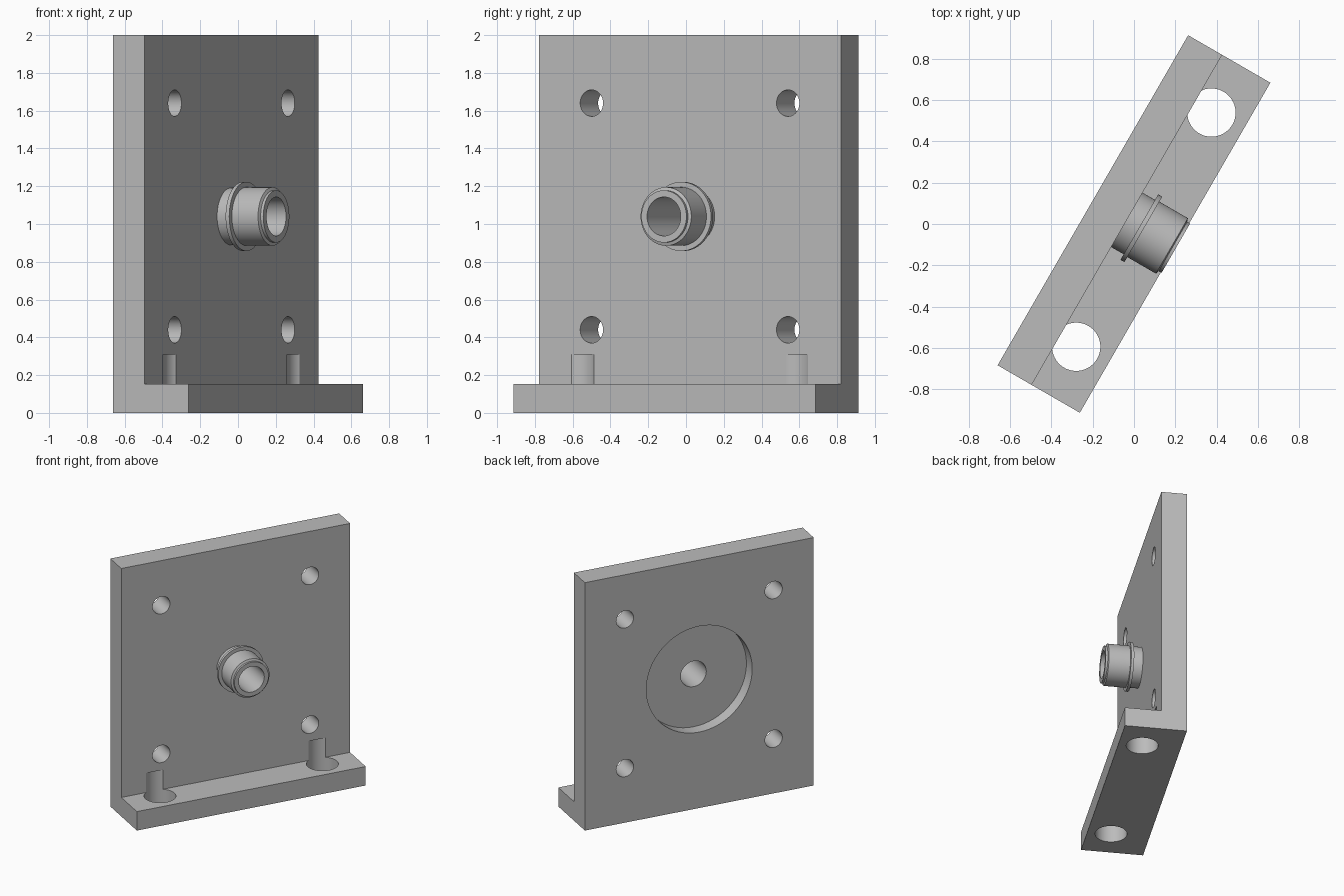
import bpy, bmesh, math
from mathutils import Matrix

cube = bpy.data.objects.get("Cube")
if cube:
    bpy.data.objects.remove(cube, do_unlink=True)

TURN = Matrix.Rotation(math.radians(60), 4, 'Z')
AXIS_Z = 1.04          # height of the tube axis
FACE = 0.04            # y of the plate's front face, front is -y before turning

grey = bpy.data.materials.new("plain grey")
grey.use_nodes = True
colour = (0.5, 0.5, 0.5, 1)
grey.diffuse_color = colour
grey.node_tree.nodes["Principled BSDF"].inputs["Base Color"].default_value = colour


def add_object(name, bm):
    bmesh.ops.recalc_face_normals(bm, faces=bm.faces)
    mesh = bpy.data.meshes.new(name)
    bm.to_mesh(mesh)
    bm.free()
    mesh.materials.append(grey)
    obj = bpy.data.objects.new(name, mesh)
    bpy.context.collection.objects.link(obj)
    return obj


def activate(obj):
    bpy.ops.object.select_all(action='DESELECT')
    obj.select_set(True)
    bpy.context.view_layer.objects.active = obj


def drill(target, radius, depth, centre, along_y=True):
    """Cut a round hole into the target."""
    bm = bmesh.new()
    bmesh.ops.create_cone(bm, cap_ends=True, segments=64, radius1=radius,
                          radius2=radius, depth=depth)
    if along_y:
        bm.transform(Matrix.Rotation(math.pi / 2, 4, 'X'))
    bm.transform(Matrix.Translation(centre))
    cutter = add_object("hole_cutter", bm)
    cutter.hide_render = True
    activate(target)
    mod = target.modifiers.new("hole", 'BOOLEAN')
    mod.operation = 'DIFFERENCE'
    mod.solver = 'EXACT'
    mod.object = cutter
    bpy.ops.object.modifier_apply(modifier=mod.name)
    bpy.data.objects.remove(cutter, do_unlink=True)


# L-shaped bracket: side profile extruded along its length
bm = bmesh.new()
profile = [(0.23, 0), (0.23, 2), (FACE, 2), (FACE, 0.153), (-0.23, 0.153), (-0.23, 0)]
side = bm.faces.new([bm.verts.new((-0.923, y, z)) for y, z in profile])
end = bmesh.ops.extrude_face_region(bm, geom=[side])
bmesh.ops.translate(bm, vec=(1.846, 0, 0),
                    verts=[v for v in end["geom"] if isinstance(v, bmesh.types.BMVert)])
bracket = add_object("angle_bracket", bm)

# Back recess, central bore, corner holes and foot holes
drill(bracket, 0.427, 0.2, (0, 0.23, AXIS_Z))
drill(bracket, 0.103, 1, (0, 0, AXIS_Z))
for sx in (-1, 1):
    for sz in (-1, 1):
        drill(bracket, 0.07, 1, (0.6 * sx, 0, AXIS_Z + 0.6 * sz))
    drill(bracket, 0.117, 0.41, (0.655 * sx, -0.055, 0.105), along_y=False)

# Tube with a collar and chamfered rim: (radius, distance forward) profile, spun
bm = bmesh.new()
outline = [(0.103, -0.04), (0.152, -0.04), (0.152, 0.03), (0.183, 0.03),
           (0.183, 0.052), (0.155, 0.052), (0.155, 0.212), (0.138, 0.218),
           (0.138, 0.234), (0.103, 0.234)]
ring = [bm.verts.new((r, -d, 0)) for r, d in outline]
edges = [bm.edges.new((ring[i - 1], ring[i])) for i in range(len(ring))]
bmesh.ops.spin(bm, geom=ring + edges, cent=(0, 0, 0), axis=(0, 1, 0),
               angle=2 * math.pi, steps=64, use_merge=False)
bmesh.ops.remove_doubles(bm, verts=bm.verts, dist=0.0005)
bm.transform(Matrix.Translation((0, 0, AXIS_Z)))
tube = add_object("flanged_tube", bm)

# Turn everything into place and smooth the round walls
for obj in (bracket, tube):
    obj.data.transform(TURN)
    activate(obj)
    bpy.ops.object.shade_smooth_by_angle(angle=math.radians(20))
